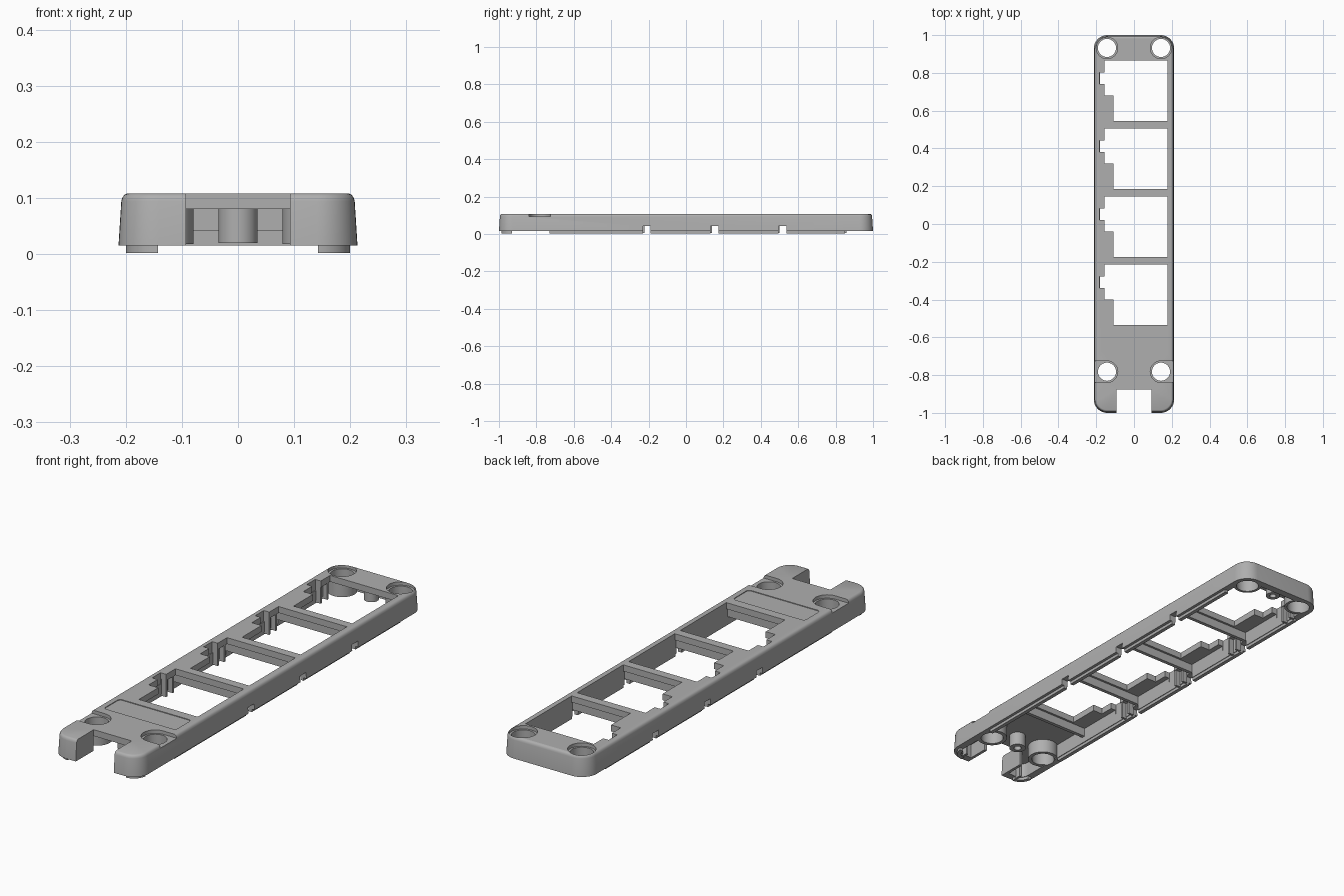
import bpy, bmesh, math

cube = bpy.data.objects.get("Cube")
if cube:
    bpy.data.objects.remove(cube, do_unlink=True)

grey = bpy.data.materials.new("mid_grey_plastic")
grey.use_nodes = True
grey.diffuse_color = (0.43, 0.43, 0.43, 1)
grey.node_tree.nodes["Principled BSDF"].inputs["Base Color"].default_value = (0.43, 0.43, 0.43, 1)


def loft(name, rings):
    """Closed solid through equal-sized rings of points."""
    bm = bmesh.new()
    loops = [[bm.verts.new(p) for p in ring] for ring in rings]
    n = len(loops[0])
    for a, b in zip(loops, loops[1:]):
        for i in range(n):
            j = (i + 1) % n
            bm.faces.new((a[i], a[j], b[j], b[i]))
    bm.faces.new(loops[0][::-1])
    bm.faces.new(loops[-1])
    bmesh.ops.recalc_face_normals(bm, faces=bm.faces)
    mesh = bpy.data.meshes.new(name)
    bm.to_mesh(mesh)
    bm.free()
    mesh.materials.append(grey)
    obj = bpy.data.objects.new(name, mesh)
    bpy.context.collection.objects.link(obj)
    return obj


def prism(name, pts, z0, z1):
    return loft(name, [[(x, y, z) for x, y in pts] for z in (z0, z1)])


def box(name, x0, x1, y0, y1, z0, z1):
    return prism(name, [(x0, y0), (x1, y0), (x1, y1), (x0, y1)], z0, z1)


def circle(cx, cy, r, n=40):
    return [(cx + r * math.cos(math.tau * i / n), cy + r * math.sin(math.tau * i / n))
            for i in range(n)]


def rounded(hw, hl, r, cy=0, n=10):
    pts = []
    for k, (sx, sy) in enumerate(((1, 1), (-1, 1), (-1, -1), (1, -1))):
        for i in range(n + 1):
            a = math.pi / 2 * (k + i / n)
            pts.append((sx * (hw - r) + r * math.cos(a), cy + sy * (hl - r) + r * math.sin(a)))
    return pts


def cut(obj, cutter):
    mod = obj.modifiers.new("cut", "BOOLEAN")
    mod.operation = "DIFFERENCE"
    mod.solver = "EXACT"
    mod.object = cutter
    bpy.context.view_layer.objects.active = obj
    bpy.ops.object.modifier_apply(modifier=mod.name)
    bpy.data.objects.remove(cutter, do_unlink=True)


def tube(name, cx, cy, r_out, r_in, z0, z1):
    obj = prism(name, circle(cx, cy, r_out), z0, z1)
    cut(obj, prism("bore", circle(cx, cy, r_in), -1, 1))
    return obj


PITCH = 0.36
TOP = 0.108
PLATE = 0.08
BASE = 0.015
HOLE_X = 0.143
BACK_Y, FRONT_Y = 0.932, -0.782
window_tops = [0.866 - PITCH * i for i in range(4)]
gap_ys = [0.515 - 0.3625 * i for i in range(3)]

# Drafted shell with a rounded top edge
levels = [(0, BASE), (0.005, 0.094), (0.007, 0.101), (0.011, 0.106), (0.016, TOP)]
shell = loft("cover_shell", [[(x, y, z) for x, y in rounded(0.213 - d, 1 - d, 0.072 - d)]
                             for d, z in levels])
cut(shell, prism("cavity", rounded(0.18, 0.967, 0.04), -1, PLATE))

# Stepped windows
for t in window_tops:
    b = t - 0.322
    outline = [(0.178, t), (-0.156, t), (-0.156, t - 0.065), (-0.183, t - 0.065),
               (-0.183, t - 0.125), (-0.156, t - 0.125), (-0.156, t - 0.187),
               (-0.109, t - 0.187), (-0.109, b), (0.178, b)]
    cut(shell, prism("window_cutter", outline, 0.06, 1))

# Front cable notch and shallow label recess
cut(shell, box("notch_cutter", -0.093, 0.093, -1.2, -0.875, -1, 1))
cut(shell, prism("label_cutter", rounded(0.176, 0.055, 0.015, -0.632), TOP - 0.003, 1))

# Screw holes, counterbores and their tubes
for s in (1, -1):
    side = "left" if s > 0 else "right"
    for end, y, r in (("back", BACK_Y, 0.06), ("front", FRONT_Y, 0.064)):
        x = s * HOLE_X
        cut(shell, prism("seat_cutter", circle(x, y, 0.057), TOP - 0.015, 1))
        cut(shell, prism("hole_cutter", circle(x, y, 0.048), -1, 1))
        tube(f"{end}_{side}_screw_tube", x, y, r, 0.048, BASE + 0.003, PLATE + 0.006)
    xs = sorted((s * HOLE_X, s * 0.3))
    cut(shell, box("flat_cutter", *xs, FRONT_Y - 0.057, FRONT_Y + 0.057, TOP - 0.015, 1))

# Lower lip, kept along the sides and at the front corners
lip = prism("lower_lip", rounded(0.2, 0.987, 0.06), 0.002, 0.022)
cut(lip, prism("lip_inner", rounded(0.183, 0.97, 0.043), -1, 1))
cut(lip, box("lip_back", -1, 1, 0.85, 2, -1, 1))
cut(lip, box("lip_break", -1, 1, -0.93, -0.73, -1, 1))
cut(lip, box("lip_front", -0.143, 0.143, -2, -0.9, -1, 1))

# Small openings through both long walls
for y in gap_ys:
    for part in (shell, lip):
        cut(part, box("gap_cutter", -1, 1, y - 0.021, y + 0.021, -1, 0.042))

# Ribs beneath the bars, and the guide posts beside each window
rib_ys = [t - 0.34 for t in window_tops]
for i, y in enumerate(rib_ys):
    box(f"cross_rib_{i + 1}", -0.182, 0.182, y - 0.008, y + 0.008, 0.042, PLATE + 0.005)
for i, t in enumerate(window_tops):
    for j, d in enumerate((0.012, 0.058)):
        box(f"guide_post_{i + 1}_{j + 1}", -0.183, -0.158, t - d - 0.005, t - d + 0.005,
            0.006, PLATE + 0.005)

# Centre bosses
tube("front_centre_boss", 0, FRONT_Y, 0.035, 0.016, 0.02, PLATE + 0.005)
tube("back_centre_boss", 0, BACK_Y, 0.03, 0.014, 0.02, PLATE + 0.005)

# Notch side walls and corner ribs
for s in (1, -1):
    side = "left" if s > 0 else "right"
    box(f"notch_wall_{side}", *sorted((s * 0.093, s * 0.106)), -0.985, -0.877, BASE, PLATE + 0.005)
    box(f"corner_rib_{side}", *sorted((s * 0.145, s * 0.155)), -0.97, -0.94, 0.006, PLATE + 0.005)

# Smooth the rounded surfaces, keep edges crisp
bpy.ops.object.select_all(action="DESELECT")
for obj in bpy.context.collection.objects:
    if obj.type == "MESH" and obj.data.materials and obj.data.materials[0] == grey:
        obj.select_set(True)
bpy.context.view_layer.objects.active = shell
bpy.ops.object.shade_smooth_by_angle(angle=math.radians(30))
